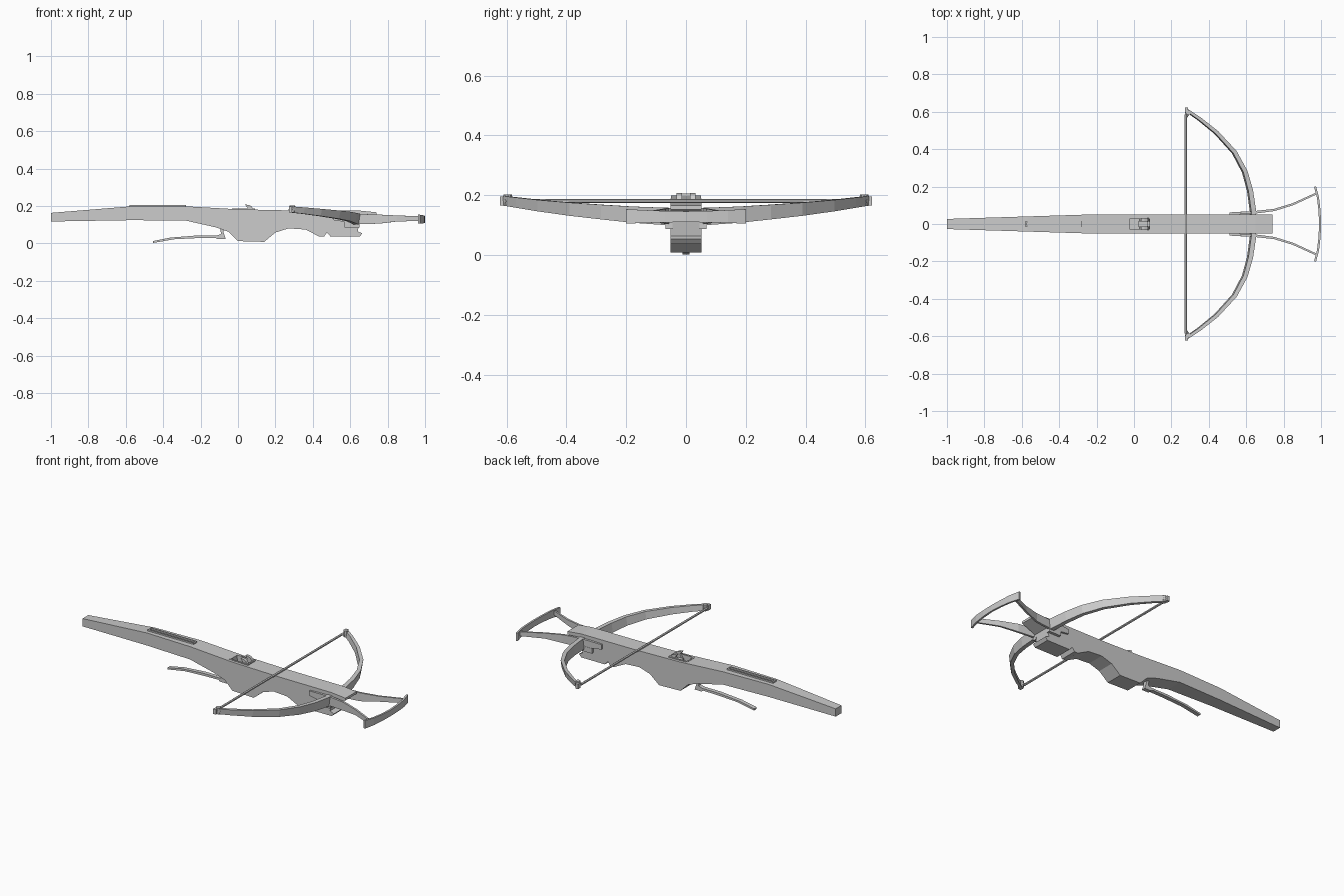
import bpy, bmesh
from mathutils import Vector

if "Cube" in bpy.data.objects:
    bpy.data.objects.remove(bpy.data.objects["Cube"])


def finish(name, bm):
    bmesh.ops.recalc_face_normals(bm, faces=bm.faces)
    mesh = bpy.data.meshes.new(name)
    bm.to_mesh(mesh)
    bm.free()
    obj = bpy.data.objects.new(name, mesh)
    bpy.context.collection.objects.link(obj)
    return obj


def profile(name, pts, half, y=0.0):
    """Extrude an x/z outline across y; half may be a function of x."""
    w = half if callable(half) else (lambda x: half)
    bm = bmesh.new()
    a = [bm.verts.new((x, y - w(x), z)) for x, z in pts]
    b = [bm.verts.new((x, y + w(x), z)) for x, z in pts]
    bm.faces.new(a)
    bm.faces.new(b[::-1])
    for i in range(len(pts)):
        j = (i + 1) % len(pts)
        bm.faces.new((a[i], a[j], b[j], b[i]))
    return finish(name, bm)


def box(name, x0, x1, y0, y1, z0, z1):
    return profile(name, [(x0, z0), (x1, z0), (x1, z1), (x0, z1)],
                   (y1 - y0) / 2, (y0 + y1) / 2)


def band(name, stations, lean=0.0):
    """Upright strip through (x, y, z_low, z_high, thickness) stations."""
    bm = bmesh.new()
    rings = []
    n = len(stations)
    for i, (x, y, lo, hi, t) in enumerate(stations):
        p, q = stations[max(i - 1, 0)], stations[min(i + 1, n - 1)]
        d = Vector((q[0] - p[0], q[1] - p[1])).normalized()
        nx, ny = -d.y * t / 2, d.x * t / 2
        rings.append([bm.verts.new(c) for c in (
            (x - nx, y - ny, lo), (x + nx, y + ny, lo),
            (x + nx + lean, y + ny, hi), (x - nx + lean, y - ny, hi))])
    for a, b in zip(rings, rings[1:]):
        for k in range(4):
            m = (k + 1) % 4
            bm.faces.new((a[k], a[m], b[m], b[k]))
    bm.faces.new(rings[0])
    bm.faces.new(rings[-1][::-1])
    return finish(name, bm)


def rod(name, a, b, r, sides=6):
    a, b = Vector(a), Vector(b)
    bm = bmesh.new()
    bmesh.ops.create_cone(bm, cap_ends=True, segments=sides, radius1=r,
                          radius2=r, depth=(b - a).length)
    obj = finish(name, bm)
    obj.location = (a + b) / 2
    obj.rotation_euler = (b - a).to_track_quat('Z', 'Y').to_euler()
    return obj


def both_sides(stations):
    return [(x, -y, *r) for x, y, *r in reversed(stations) if y > 0] + stations


# Stock: side outline, narrowing toward the butt
stock = profile("stock", [
    (-1, .163), (-.57, .198), (-.28, .198), (0, .182), (.28, .176), (.65, .175),
    (.74, .166), (.74, .152), (.65, .115), (.64, .064), (.665, .053),
    (.65, .036), (.495, .036), (.475, .058), (.46, .036), (.435, .036),
    (.40, .054), (.36, .074), (.27, .08), (.2, .058), (.14, .008), (0, .012),
    (-.05, .062), (-.12, .086), (-.28, .122), (-.57, .124), (-1, .117)],
    lambda x: .027 + .025 * min(1, (x + 1) / .8))

# Pocket for the string catch
cutter = box("catch_pocket_cutter", -.025, .085, -.03, .03, .145, .25)
cutter.hide_render = True
cutter.hide_viewport = True
cut = stock.modifiers.new("pocket", 'BOOLEAN')
cut.operation = 'DIFFERENCE'
cut.object = cutter
cut.solver = 'EXACT'

# Rim around the pocket
for s in (-1, 1):
    box("catch_rim_side", -.032, .09, s * .032 - .004, s * .032 + .004, .165, .186)
for x in (-.029, .087):
    box("catch_rim_end", x - .004, x + .004, -.036, .036, .165, .186)

# Two-pronged string catch
for s in (-1, 1):
    profile("catch_prong", [(.03, .145), (.085, .145), (.08, .185), (.07, .2),
                            (.055, .206), (.038, .207), (.05, .19)],
            .0085, s * .0225)
box("catch_core", .025, .075, -.016, .016, .14, .17)

# Raised grooved rest on the rear of the stock
for s in (-1, 1):
    box("rest_rail", -.58, -.28, s * .0125 - .004, s * .0125 + .004, .19, .206)
for x in (-.577, -.283):
    box("rest_end", x - .004, x + .004, -.0165, .0165, .19, .206)

# Long trigger lever
profile("trigger", [
    (-.10, .1), (-.07, .1), (-.078, .06), (-.065, .022), (-.11, .022),
    (-.12, .03), (-.22, .028), (-.34, .022), (-.455, .002), (-.455, .012),
    (-.36, .031), (-.22, .042), (-.115, .042), (-.09, .05)], .012)

# Bow limbs
band("bow", both_sides([
    (.632, 0, .098, .157, .026), (.632, .07, .1, .158, .026),
    (.616, .18, .108, .162, .025), (.588, .28, .119, .168, .023),
    (.532, .384, .131, .175, .021), (.435, .49, .146, .184, .019),
    (.345, .562, .158, .192, .017), (.282, .605, .165, .197, .015)]), .008)

# String with tip loops and nocks
rod("string", (.277, -.585, .18), (.277, .585, .18), .007)
for s in (-1, 1):
    for dx in (-.008, .018):
        rod("string_loop", (.277, s * .565, .18), (.285 + dx, s * .605, .18), .005)
    rod("string_wrap", (.29, s * .596, .164), (.29, s * .596, .202), .014, 8)
    box("bow_nock", .272, .29, min(s * .6, s * .622), max(s * .6, s * .622), .166, .196)

# Stirrup arms along the fore-end, and bow clamps
for s in (-1, 1):
    band("stirrup_arm", [
        (.51, s * .056, .124, .152, .012), (.64, s * .062, .104, .157, .014),
        (.75, s * .075, .105, .154, .012), (.85, s * .106, .117, .149, .011),
        (.975, s * .163, .12, .145, .01)])
    box("bow_clamp", .57, .65, min(s * .045, s * .068), max(s * .045, s * .068), .086, .116)

# Foot bar of the stirrup
band("stirrup_bar", both_sides([
    (.995, 0, .11, .146, .011), (.992, .07, .109, .147, .011),
    (.984, .14, .107, .15, .011), (.968, .2, .105, .153, .011)]))
